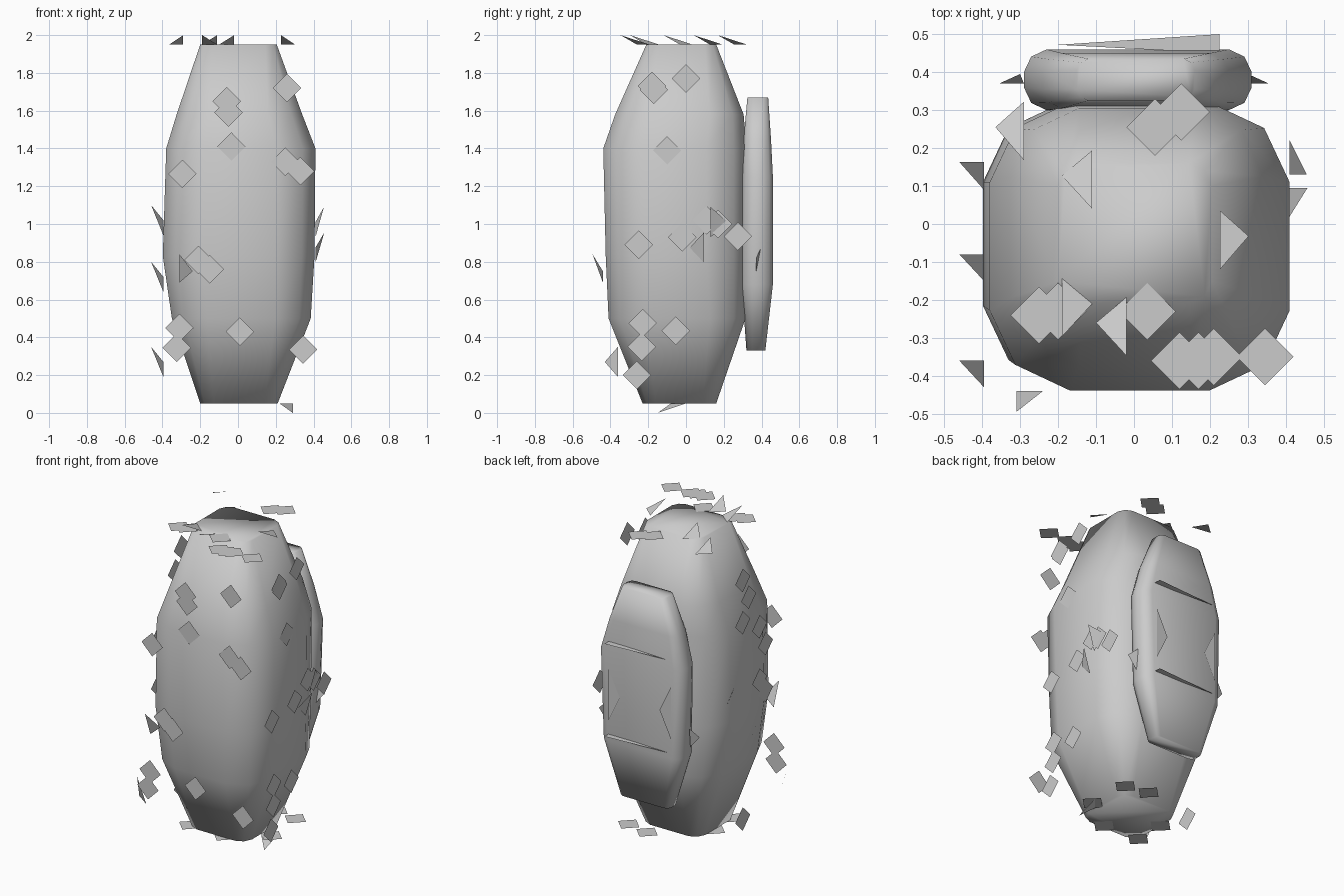
import bpy, bmesh

if "Cube" in bpy.data.objects:
    bpy.data.objects.remove(bpy.data.objects["Cube"])


def make_object(name, bm, smooth=False):
    mesh = bpy.data.meshes.new(name)
    bm.to_mesh(mesh)
    bm.free()
    ob = bpy.data.objects.new(name, mesh)
    bpy.context.collection.objects.link(ob)
    if smooth:
        for p in mesh.polygons:
            p.use_smooth = True
    return ob


def outline(a0, a1, b0, b1, c):
    """Rectangle with each corner cut by two facets."""
    k = 0.32 * c
    return [(a1, b0 + c), (a1, b1 - c), (a1 - k, b1 - k), (a1 - c, b1),
            (a0 + c, b1), (a0 + k, b1 - k), (a0, b1 - c), (a0, b0 + c),
            (a0 + k, b0 + k), (a0 + c, b0), (a1 - c, b0), (a1 - k, b0 + k)]


def loft(name, sections):
    """Each section: z, x min, x max, y min, y max, corner cut."""
    bm = bmesh.new()
    rings = [[bm.verts.new((x, y, s[0])) for x, y in outline(*s[1:])] for s in sections]
    for r, q in zip(rings, rings[1:]):
        for i in range(12):
            j = (i + 1) % 12
            bm.faces.new((r[i], r[j], q[j], q[i]))
    bm.faces.new(rings[0][::-1])
    bm.faces.new(rings[-1])
    bmesh.ops.recalc_face_normals(bm, faces=bm.faces)
    return make_object(name, bm, True)


def diamonds(name, axis, level, centres, r=0.075):
    """Flat square flakes, standing on a corner, in a plane normal to axis."""
    bm = bmesh.new()
    for u, v in centres:
        vs = []
        for du, dv in ((r, 0), (0, r), (-r, 0), (0, -r)):
            p = [u + du, v + dv]
            p.insert(axis, level)
            vs.append(bm.verts.new(p))
        bm.faces.new(vs)
    return make_object(name, bm)


def triangles(name, tris):
    bm = bmesh.new()
    for t in tris:
        bm.faces.new([bm.verts.new(p) for p in t])
    return make_object(name, bm)


# Main rounded body
loft("body", [
    (0.05, -0.20, 0.21, -0.23, 0.16, 0.07),
    (0.50, -0.35, 0.385, -0.41, 0.315, 0.19),
    (0.83, -0.398, 0.405, -0.425, 0.32, 0.21),
    (1.40, -0.38, 0.410, -0.438, 0.32, 0.21),
    (1.58, -0.325, 0.34, -0.375, 0.305, 0.18),
    (1.95, -0.20, 0.205, -0.21, 0.16, 0.06)])

# Pack on the back
loft("back_pack", [
    (0.33, -0.17, 0.18, 0.32, 0.42, 0.03),
    (0.68, -0.28, 0.29, 0.295, 0.46, 0.06),
    (1.25, -0.29, 0.31, 0.30, 0.46, 0.06),
    (1.45, -0.24, 0.25, 0.305, 0.45, 0.05),
    (1.67, -0.15, 0.16, 0.325, 0.435, 0.03)])

# Flakes floating around each side
diamonds("front_flakes", 1, -0.443, [
    (-.06, 1.65), (-.05, 1.59), (-.035, 1.41), (-.295, 1.265), (.26, 1.72),
    (.25, 1.33), (.33, 1.28), (-.21, .81), (-.15, .76), (-.31, .45),
    (-.325, .345), (.01, .43), (.345, .335)])
diamonds("right_flakes", 0, 0.414, [
    (-.18, 1.73), (-.17, 1.71), (0, 1.77), (-.1, 1.39), (-.25, .89), (-.02, .93),
    (.11, 1.02), (.17, 1.0), (.275, .935), (-.23, .475), (-.235, .35),
    (-.26, .2), (-.055, .435)])
diamonds("left_flakes", 0, -0.4, [
    (0, 1.69), (-.06, 1.56), (0, 1.42), (-.17, 1.33), (-.23, 1.2), (-.17, .99),
    (-.23, .9), (0, .17)])
diamonds("top_flakes", 2, 1.952, [
    (.055, .255), (.125, .295), (-.25, -.24), (-.2, -.23), (.035, -.23),
    (.12, -.36), (.17, -.36), (.21, -.35), (.345, -.35)])
diamonds("bottom_flakes", 2, 0.048, [
    (-.2, 0), (.1, .25), (.25, .22), (.27, -.05), (-.2, -.2), (.05, -.21)])


# Spikes: upright base edge, outer tip and one side corner
def side_spike(x0, x1, y, y2, z):
    return [(x1, y, z + 0.08), (x0, y, z - 0.08), (x0, y2, z)]


def top_spike(x, y, dx):
    return [(x, y - 0.077, 2.0), (x, y + 0.077, 1.95), (x + dx, y + 0.01, 1.95)]


triangles("side_spikes", [
    side_spike(.41, .457, .095, .02, .875), side_spike(.41, .455, .13, .22, 1.01),
    side_spike(-.395, -.46, .163, .09, 1.02), side_spike(-.395, -.46, -.08, -.15, .72),
    side_spike(-.395, -.46, -.36, -.43, .27)])
triangles("top_spikes", [
    top_spike(-.11, .117, -.08), top_spike(-.02, -.27, -.08),
    top_spike(.227, -.042, .075), top_spike(-.29, .245, -.075),
    top_spike(-.19, -.22, .08)])
triangles("front_spike", [[(-.31, -.495, .84), (-.31, -.44, .69), (-.24, -.44, .75)]])
triangles("bottom_spike", [[(.29, -.15, 0), (.29, 0, .05), (.22, -.08, .05)]])

# Thin slivers on the pack
triangles("pack_slivers", [
    [(-.2, .472, z), (.225, .5, z), (.225, .45, z)] for z in (0.72, 1.31)] + [
    [(s * .22, .467, .81), (s * .22, .467, 1.14), (s * .14, .467, .975)] for s in (-1, 1)] + [
    [(s * .29, .37, .74), (s * .355, .37, .82), (s * .30, .395, .87)] for s in (-1, 1)])
